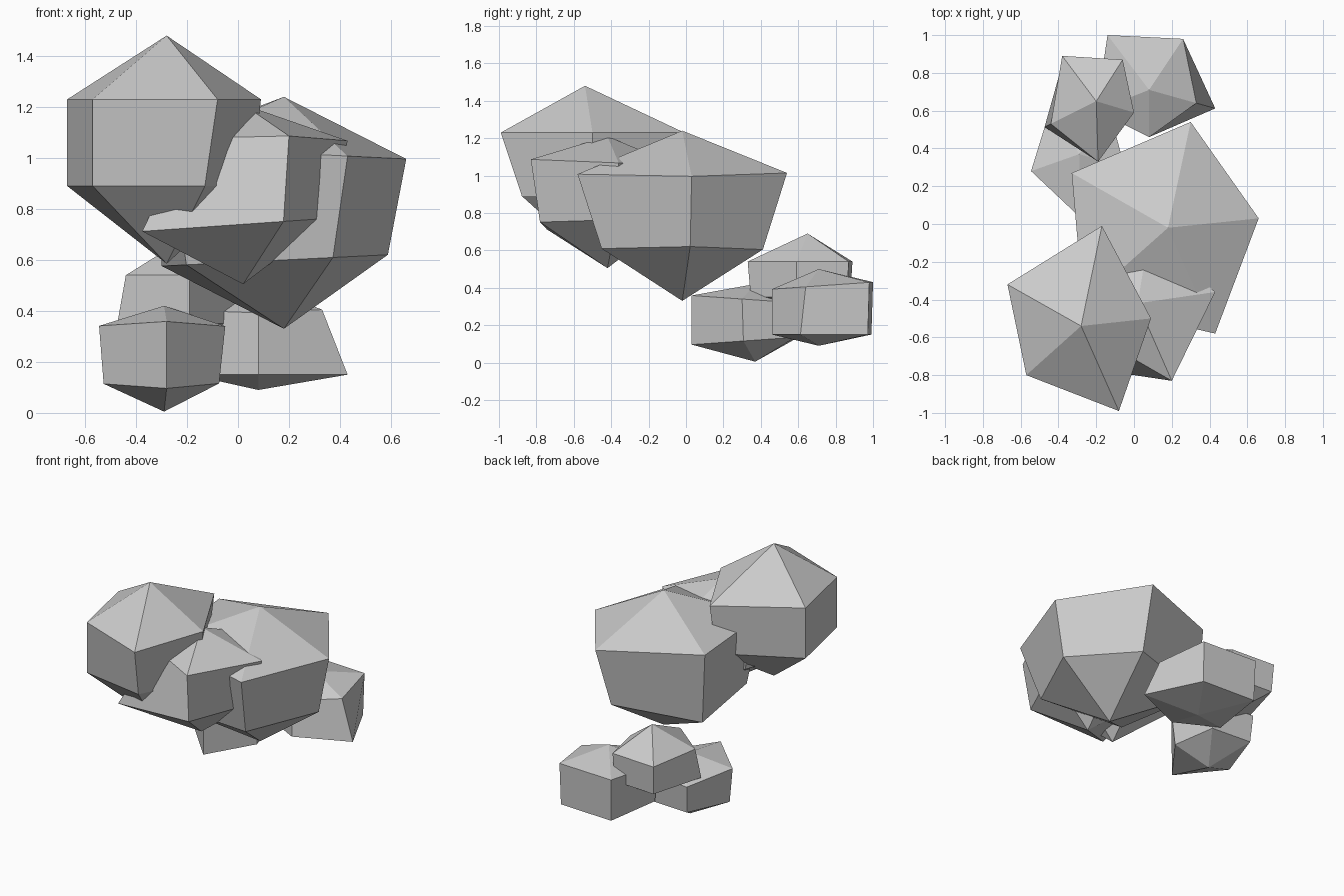
import bpy
import bmesh

default_cube = bpy.data.objects.get("Cube")
if default_cube:
    bpy.data.objects.remove(default_cube, do_unlink=True)

# One plain stone colour
stone = bpy.data.materials.new("stone_grey")
stone.use_nodes = True
stone_colour = (0.6, 0.6, 0.6, 1)
stone.diffuse_color = stone_colour
stone.node_tree.nodes["Principled BSDF"].inputs["Base Color"].default_value = stone_colour


def make_rock(name, centre, top, bottom, upper_height, lower_height,
              outline, taper, upper_lean=(0, 0), lower_lean=(0, 0)):
    """Faceted boulder: two pentagon rings closed by a tip above and below.

    The outline is the upper ring, counterclockwise from above. The taper
    scales each corner about the centre to make the lower ring, and a lean
    tilts a ring by its slope along x and y.
    """
    cx, cy = centre
    bm = bmesh.new()

    def add_corner(x, y, height, lean):
        z = height + lean[0] * (x - cx) + lean[1] * (y - cy)
        return bm.verts.new((x, y, z))

    upper = [add_corner(x, y, upper_height, upper_lean) for x, y in outline]
    lower = [add_corner(cx + (x - cx) * scale, cy + (y - cy) * scale,
                        lower_height, lower_lean)
             for (x, y), scale in zip(outline, taper)]
    top_tip = bm.verts.new((cx, cy, top))
    bottom_tip = bm.verts.new((cx, cy, bottom))

    # Roof, wall and underside facets around the boulder
    count = len(outline)
    for i in range(count):
        j = (i + 1) % count
        bm.faces.new((upper[i], upper[j], top_tip))
        bm.faces.new((lower[i], lower[j], upper[j], upper[i]))
        bm.faces.new((lower[j], lower[i], bottom_tip))
    bmesh.ops.recalc_face_normals(bm, faces=bm.faces)

    mesh = bpy.data.meshes.new(name)
    bm.to_mesh(mesh)
    bm.free()
    mesh.materials.append(stone)
    rock = bpy.data.objects.new(name, mesh)
    bpy.context.collection.objects.link(rock)
    return rock


# Three large boulders at the front
make_rock("tall_boulder", centre=(-.28, -.54), top=1.48, bottom=.585,
          upper_height=1.23, lower_height=.89,
          outline=[(-.67, -.32), (-.57, -.8), (-.08, -.99), (.09, -.5), (-.17, -.01)],
          taper=(1, 1, .75, .9, .9))

make_rock("wide_boulder", centre=(.18, -.02), top=1.24, bottom=.33,
          upper_height=1.02, lower_height=.6,
          outline=[(-.33, .27), (-.27, -.42), (.43, -.58), (.66, .03), (.3, .54)],
          taper=(.94, .85, .77, .85, .77), upper_lean=(-.05, 0), lower_lean=(.05, 0))

make_rock("front_boulder", centre=(.02, -.42), top=1.21, bottom=.505,
          upper_height=1.07, lower_height=.74,
          outline=[(.2, -.83), (.43, -.36), (.08, -.05), (-.3, -.25), (-.2, -.6)],
          taper=(.88, .83, .85, .85, 1.8), upper_lean=(0, -.04), lower_lean=(.07, 0))

# Three small rocks at the back
make_rock("low_rock", centre=(-.29, .37), top=.42, bottom=.005,
          upper_height=.335, lower_height=.12,
          outline=[(-.28, .03), (-.05, .3), (-.13, .6), (-.44, .62), (-.545, .28)],
          taper=(1, .9, .93, .93, .93), upper_lean=(0, -.07), lower_lean=(0, .07))

make_rock("rear_rock", centre=(.08, .71), top=.5, bottom=.09,
          upper_height=.41, lower_height=.15,
          outline=[(.08, .46), (.33, .64), (.26, .98), (-.14, 1), (-.2, .6)],
          taper=(1, 1.4, .97, .97, .97), upper_lean=(0, .07))

make_rock("stacked_rock", centre=(-.2, .65), top=.69, bottom=.22,
          upper_height=.54, lower_height=.35,
          outline=[(-.19, .33), (0, .59), (-.06, .87), (-.38, .89), (-.44, .53)],
          taper=(.95, .95, .95, .95, 1.14))
